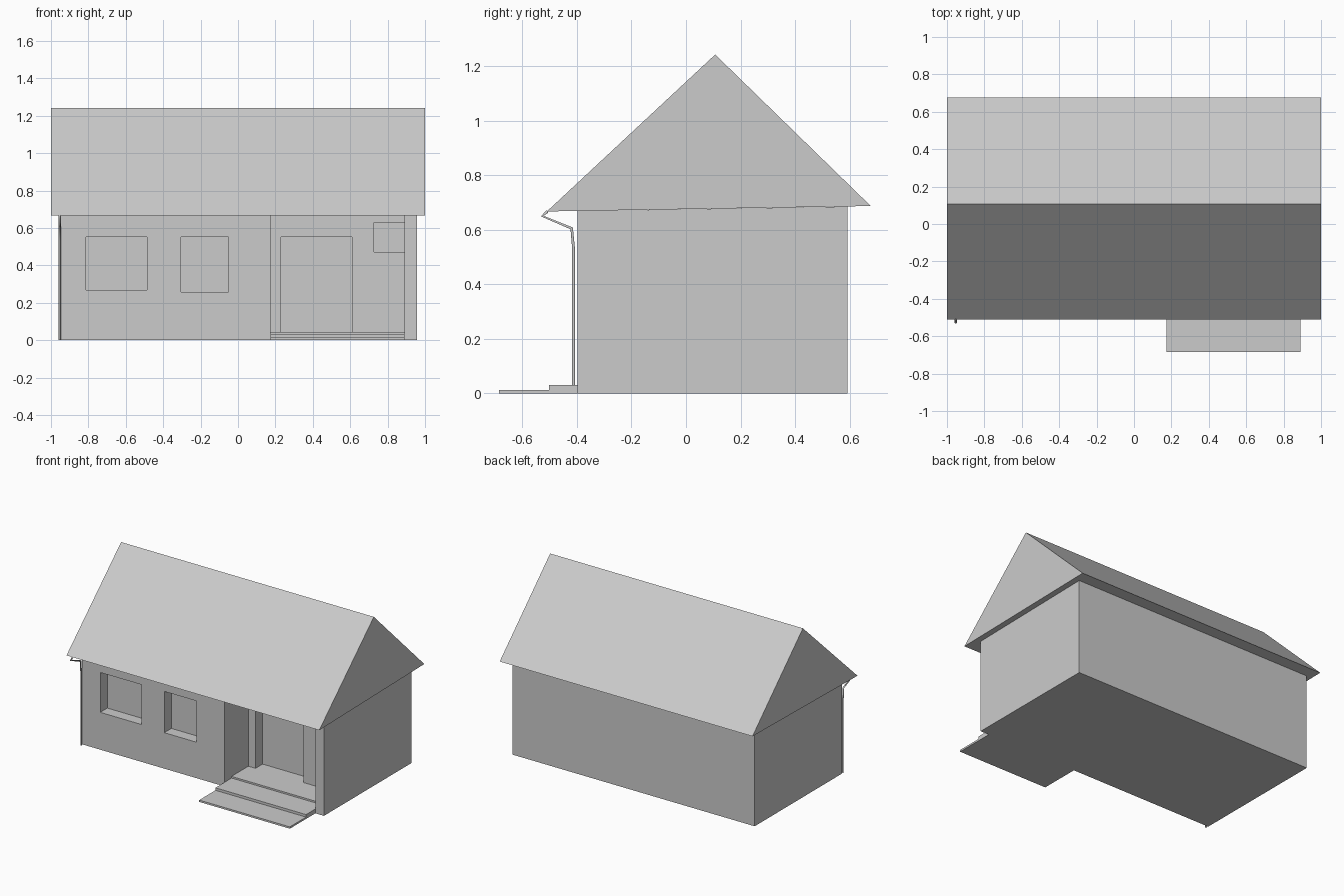
import bpy, bmesh
from mathutils import Vector

if "Cube" in bpy.data.objects:
    bpy.data.objects.remove(bpy.data.objects["Cube"])


def prism(name, profile, x0, x1):
    """Extrude a closed (y, z) profile from x0 to x1."""
    bm = bmesh.new()
    face = bm.faces.new([bm.verts.new((x0, y, z)) for y, z in profile])
    ext = bmesh.ops.extrude_face_region(bm, geom=[face])
    moved = [v for v in ext["geom"] if isinstance(v, bmesh.types.BMVert)]
    bmesh.ops.translate(bm, verts=moved, vec=Vector((x1 - x0, 0, 0)))
    bmesh.ops.recalc_face_normals(bm, faces=bm.faces)
    mesh = bpy.data.meshes.new(name)
    bm.to_mesh(mesh)
    bm.free()
    obj = bpy.data.objects.new(name, mesh)
    bpy.context.collection.objects.link(obj)
    return obj


def box(name, x0, x1, y0, y1, z0, z1):
    return prism(name, [(y0, z0), (y1, z0), (y1, z1), (y0, z1)], x0, x1)


def cut(target, *bounds):
    """Carve a box-shaped recess and discard the cutter."""
    cutter = box("cutter", *bounds)
    cutter.hide_render = True
    mod = target.modifiers.new("recess", "BOOLEAN")
    mod.operation, mod.solver, mod.object = "DIFFERENCE", "EXACT", cutter
    bpy.context.view_layer.objects.active = target
    bpy.ops.object.modifier_apply(modifier=mod.name)
    bpy.data.objects.remove(cutter)


FRONT, PORCH, REVEAL = -0.397, -0.13, 0.08
PX0, PX1 = 0.173, 0.89

# Walls: top follows the slightly sloping roof underside
walls = prism("walls", [(FRONT, 0), (0.592, 0), (0.592, 0.685), (FRONT, 0.669)], -0.958, 0.958)

# Porch recess, then front windows, door and small porch window
cut(walls, PX0, PX1, -0.6, PORCH, -0.1, 0.9)
for x0, x1, z0, z1, wall_y in [
    (-0.812, -0.487, 0.267, 0.552, FRONT),
    (-0.305, -0.05, 0.257, 0.552, FRONT),
    (0.23, 0.61, 0.043, 0.552, PORCH),
    (0.728, PX1, 0.47, 0.63, PORCH),
]:
    cut(walls, x0, x1, wall_y - 0.1, wall_y + REVEAL, z0, z1)

# Solid gable roof with overhanging eaves
prism("gable_roof", [(-0.51, 0.667), (0.677, 0.687), (0.107, 1.242)], -1, 1)

# Three porch steps as one stepped profile
prism("porch_steps", [(-0.685, 0), (-0.685, 0.013), (-0.502, 0.013), (-0.502, 0.031),
                      (-0.32, 0.031), (-0.32, 0.043), (PORCH, 0.043), (PORCH, 0)], PX0, PX1)

# Thin downpipe at the front left corner
curve = bpy.data.curves.new("downpipe", "CURVE")
curve.dimensions = "3D"
curve.bevel_depth = 0.006
curve.bevel_resolution = 1
curve.use_fill_caps = True
path = [(-0.508, 0.667), (-0.527, 0.65), (-0.419, 0.605), (-0.412, 0.53), (-0.412, 0)]
spline = curve.splines.new("POLY")
spline.points.add(len(path) - 1)
for point, (y, z) in zip(spline.points, path):
    point.co = (-0.953, y, z, 1)
bpy.context.collection.objects.link(bpy.data.objects.new("downpipe", curve))
